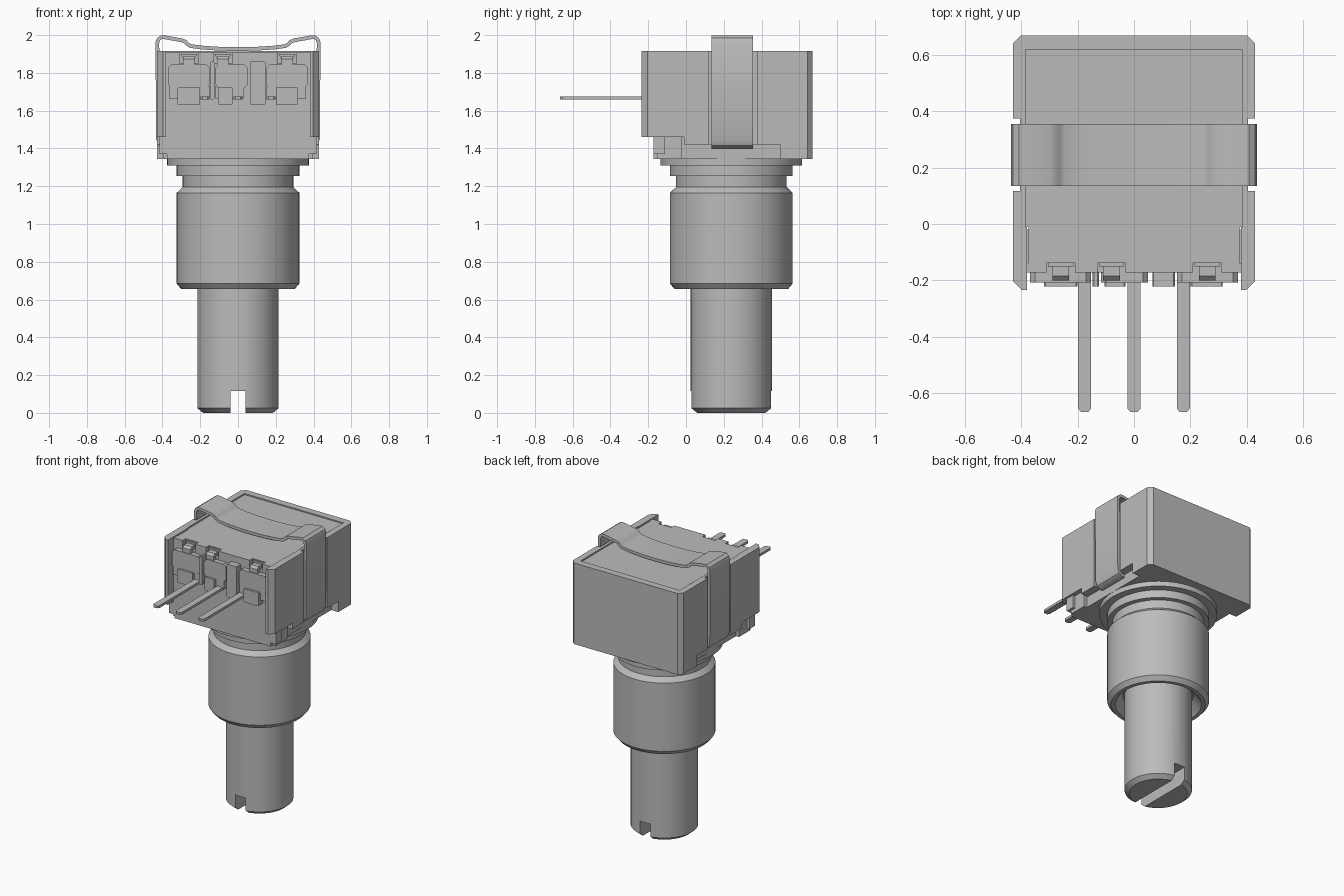
import bpy, bmesh, math

if "Cube" in bpy.data.objects:
    bpy.data.objects.remove(bpy.data.objects["Cube"])

grey = bpy.data.materials.new("plain grey")
grey.use_nodes = True
GREY = (0.5, 0.5, 0.5, 1)
grey.diffuse_color = GREY
bsdf = next(n for n in grey.node_tree.nodes if n.type == 'BSDF_PRINCIPLED')
bsdf.inputs["Base Color"].default_value = GREY
bsdf.inputs["Roughness"].default_value = 0.6

AXIS_Y = 0.24  # y position of the shaft axis


def finish(name, bm, smooth=False):
    bmesh.ops.recalc_face_normals(bm, faces=bm.faces[:])
    mesh = bpy.data.meshes.new(name)
    bm.to_mesh(mesh)
    bm.free()
    mesh.materials.append(grey)
    ob = bpy.data.objects.new(name, mesh)
    bpy.context.collection.objects.link(ob)
    bpy.ops.object.select_all(action='DESELECT')
    ob.select_set(True)
    bpy.context.view_layer.objects.active = ob
    if smooth:
        bpy.ops.object.shade_smooth_by_angle(angle=math.radians(25))
    return ob


def prism(name, outline, lo, hi, axis='z'):
    """Extrude a 2D outline along an axis."""
    place = {'x': lambda a, b, t: (t, a, b),
             'y': lambda a, b, t: (a, t, b),
             'z': lambda a, b, t: (a, b, t)}[axis]
    bm = bmesh.new()
    face = bm.faces.new([bm.verts.new(place(a, b, lo)) for a, b in outline])
    ext = bmesh.ops.extrude_face_region(bm, geom=[face])
    verts = [v for v in ext['geom'] if isinstance(v, bmesh.types.BMVert)]
    bmesh.ops.translate(bm, verts=verts, vec=place(0, 0, hi - lo))
    return finish(name, bm)


def rect(a0, a1, b0, b1, c=0.0):
    """Rectangle outline with optional clipped corners."""
    if c == 0:
        return [(a0, b0), (a1, b0), (a1, b1), (a0, b1)]
    return [(a0 + c, b0), (a1 - c, b0), (a1, b0 + c), (a1, b1 - c),
            (a1 - c, b1), (a0 + c, b1), (a0, b1 - c), (a0, b0 + c)]


def box(name, x0, x1, y0, y1, z0, z1):
    return prism(name, rect(x0, x1, y0, y1), z0, z1)


def lathe(name, profile, steps=64):
    """Spin a closed (radius, z) profile round the shaft axis."""
    bm = bmesh.new()
    vs = [bm.verts.new((r, AXIS_Y, z)) for r, z in profile]
    edges = [bm.edges.new((vs[i], vs[i + 1])) for i in range(len(vs) - 1)]
    bmesh.ops.spin(bm, geom=vs + edges, cent=(0, AXIS_Y, 0), axis=(0, 0, 1),
                   angle=math.tau, steps=steps)
    bmesh.ops.remove_doubles(bm, verts=bm.verts[:], dist=1e-5)
    return finish(name, bm, True)


# Shaft with a screwdriver slot across its end
shaft = lathe("shaft", [(0, 0), (0.185, 0), (0.215, 0.025), (0.215, 0.8), (0, 0.8)])
cutter = box("slot_cutter", -0.04, 0.04, -0.1, 0.6, -0.1, 0.115)
cutter.hide_render = True
cut = shaft.modifiers.new("slot", 'BOOLEAN')
cut.operation = 'DIFFERENCE'
cut.solver = 'EXACT'
cut.object = cutter
bpy.context.view_layer.objects.active = shaft
# the slot has to come before the smoothing modifier, if there is one
bpy.ops.object.modifier_move_to_index(modifier="slot", index=0)
bpy.ops.object.modifier_apply(modifier="slot")
bpy.data.objects.remove(cutter)

# Bushing with countersunk mouth, neck groove and stepped collar
lathe("bushing", [(0.213, 0.72), (0.225, 0.72), (0.275, 0.655), (0.3, 0.655),
                  (0.325, 0.685), (0.325, 1.165), (0.293, 1.195),
                  (0.293, 1.255), (0.325, 1.255), (0.325, 1.31),
                  (0.375, 1.31), (0.375, 1.35), (0.213, 1.35), (0.213, 0.72)])

# Inner block and front plate
box("inner_block", -0.375, 0.375, -0.138, 0.63, 1.345, 1.907)
box("front_plate", -0.385, 0.385, -0.172, -0.138, 1.46, 1.85)
box("front_plate_base", -0.375, 0.375, -0.172, -0.138, 1.345, 1.46)
hooks = (-0.26, -0.08, 0.26)
spans = (-0.385, -0.31, -0.21, -0.13, -0.03, 0.21, 0.31, 0.385)
for i in range(0, 8, 2):
    box(f"front_plate_top_{i // 2 + 1}", spans[i], spans[i + 1],
        -0.172, -0.138, 1.85, 1.907)

# Outer housing: back wall and two side walls recessed where the clip sits
prism("housing_back", [(-0.43, 0.5), (0.43, 0.5), (0.43, 0.642), (0.402, 0.67),
                       (-0.402, 0.67), (-0.43, 0.642)], 1.345, 1.905)
prism("housing_back_rim", [(-0.43, 0.62), (0.43, 0.62), (0.43, 0.642),
                           (0.402, 0.67), (-0.402, 0.67), (-0.43, 0.642)], 1.905, 1.915)
for side, s in (("left", 1), ("right", -1)):
    def flip(pts):
        return [(s * a, b) for a, b in pts]
    wall = flip([(0.37, -0.01), (0.43, -0.01), (0.43, 0.118), (0.405, 0.118),
                 (0.405, 0.375), (0.43, 0.375), (0.43, 0.51), (0.37, 0.51)])
    prism(f"housing_wall_{side}", wall, 1.42, 1.905)
    front = flip([(0.38, -0.235), (0.398, -0.235), (0.43, -0.203),
                  (0.43, -0.01), (0.38, -0.01)])
    prism(f"housing_front_wall_{side}", front, 1.46, 1.915)
    rim = flip([(0.385, -0.01), (0.43, -0.01), (0.43, 0.118), (0.405, 0.118),
                (0.405, 0.375), (0.43, 0.375), (0.43, 0.62), (0.385, 0.62)])
    prism(f"housing_rim_{side}", rim, 1.905, 1.915)
    # Stepped feet below the front of the side walls
    prism(f"foot_outer_{side}", flip(rect(0.36, 0.415, -0.172, -0.11)), 1.37, 1.46)
    prism(f"foot_inner_{side}", flip(rect(0.36, 0.398, -0.15, -0.02)), 1.345, 1.46)

# Spring clip: a bent strip over the top, hooked under both side walls
half = [(0.37, 1.408), (0.395, 1.41), (0.413, 1.422), (0.423, 1.45),
        (0.425, 1.7), (0.427, 1.96), (0.421, 1.978), (0.405, 1.989),
        (0.385, 1.988), (0.3, 1.973), (0.28, 1.966), (0.268, 1.952),
        (0.25, 1.942), (0.19, 1.934), (0.1, 1.928), (0, 1.926)]
path = half + [(-x, z) for x, z in reversed(half[:-1])]
bm = bmesh.new()
rows = [[bm.verts.new((x, y, z)) for y in (0.135, 0.355)] for x, z in path]
for a, b in zip(rows, rows[1:]):
    bm.faces.new((a[0], a[1], b[1], b[0]))
clip = finish("spring_clip", bm)
solid = clip.modifiers.new("thickness", 'SOLIDIFY')
solid.thickness = 0.02
solid.offset = 0
bpy.ops.object.modifier_apply(modifier="thickness")
bpy.ops.object.shade_smooth_by_angle(angle=math.radians(35))

# Contact plates on the front, each with a folded hook on top
for i, (x0, x1) in enumerate(((-0.37, -0.152), (-0.118, 0.05), (0.152, 0.37))):
    n = i + 1
    prism(f"contact_plate_{n}", rect(x0, x1, 1.72, 1.845, 0.018), -0.207, -0.17, 'y')
    h = hooks[i]
    prism(f"contact_hook_{n}", [(-0.2, 1.83), (-0.172, 1.83), (-0.172, 1.868),
                                (-0.142, 1.868), (-0.142, 1.888), (-0.185, 1.888),
                                (-0.2, 1.873)], h - 0.03, h + 0.03, 'x')
    prism(f"hook_cap_{n}", [(h - 0.03, 1.872), (h + 0.03, 1.872),
                            (h + 0.045, 1.9), (h - 0.045, 1.9)], -0.15, -0.136, 'y')

# Lower legs of the contact plates and locating blocks
for i, (x0, x1) in enumerate(((-0.365, -0.32), (-0.2, -0.152), (-0.118, -0.105),
                              (-0.03, 0.03), (0.152, 0.2), (0.315, 0.36))):
    box(f"contact_leg_{i + 1}", x0, x1, -0.2, -0.17, 1.665, 1.73)
for i, (x0, x1, z0, z1) in enumerate(((-0.32, -0.2, 1.63, 1.725), (-0.105, -0.03, 1.63, 1.725),
                                      (0.2, 0.315, 1.63, 1.725), (0.065, 0.145, 1.63, 1.862),
                                      (-0.147, -0.125, 1.66, 1.86))):
    prism(f"locating_block_{i + 1}", rect(x0, x1, z0, z1, 0.005), -0.222, -0.17, 'y')

# Three terminal pins
for i, x in enumerate((-0.175, 0, 0.175)):
    w = 0.023
    prism(f"terminal_pin_{i + 1}", [(x - w, -0.17), (x - w, -0.655), (x - w + 0.01, -0.667),
                                    (x + w - 0.01, -0.667), (x + w, -0.655), (x + w, -0.17)],
          1.659, 1.676)
